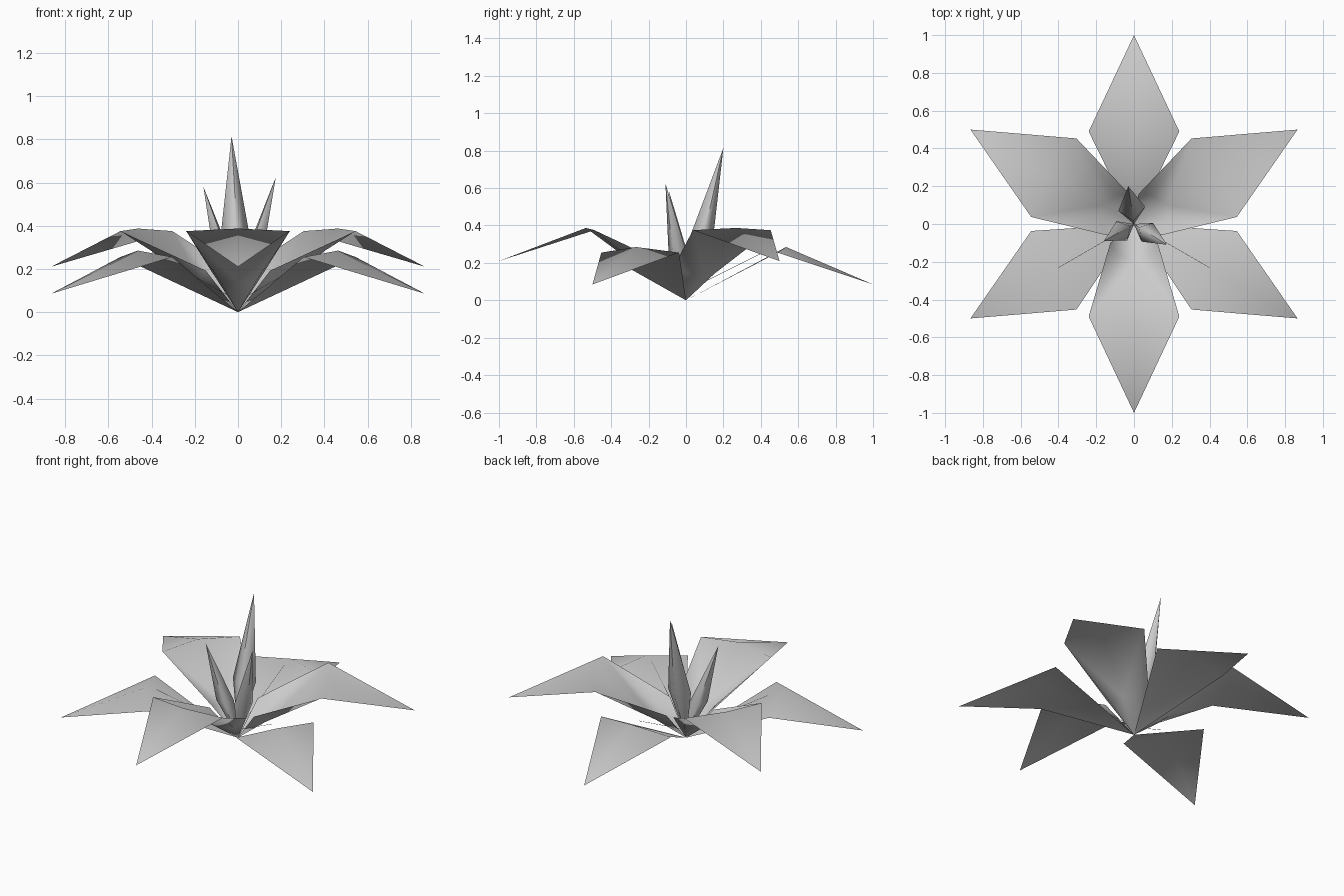
import bpy, bmesh, math
from mathutils import Vector, Matrix

cube = bpy.data.objects.get("Cube")
if cube:
    bpy.data.objects.remove(cube)

grey = bpy.data.materials.new("petal grey")
grey.use_nodes = True
COLOUR = (0.6, 0.6, 0.6, 1)
grey.diffuse_color = COLOUR
grey.node_tree.nodes["Principled BSDF"].inputs["Base Color"].default_value = COLOUR


def finish(name, bm):
    """Store the bmesh as a smooth grey object."""
    for f in bm.faces:
        f.smooth = True
    mesh = bpy.data.meshes.new(name)
    bm.to_mesh(mesh)
    bm.free()
    mesh.materials.append(grey)
    bpy.context.collection.objects.link(bpy.data.objects.new(name, mesh))


def petal(name, degrees, tip_z, side_z, ridge_z, cupped):
    """Single thin sheet with a bent-down tip and, if cupped, a wide curled base."""
    bm = bmesh.new()
    base = bm.verts.new((0, 0, 0))
    ridge = bm.verts.new((0.535, 0, ridge_z))
    tip = bm.verts.new((1, 0, tip_z))
    if cupped:
        throat = bm.verts.new((0.2, 0, 0.14))
    for s in (1, -1):
        side = bm.verts.new((0.49, 0.24 * s, side_z))
        tris = [(ridge, tip, side)]
        if cupped:
            curl = bm.verts.new((0.16, 0.083 * s, 0.142))
            rim = bm.verts.new((0.1, 0.125 * s, 0.192))
            tris += [(base, throat, curl), (throat, ridge, side), (throat, side, curl),
                     (base, curl, rim), (curl, side, rim)]
        else:
            tris += [(base, ridge, side)]
        for tri in tris:
            bm.faces.new(tri[::s])
    bm.transform(Matrix.Rotation(math.radians(degrees), 4, "Z"))
    finish(name, bm)


# Two alternating rings of bent petals
for i in range(3):
    petal(f"upper_petal_{i + 1}", 30 + 120 * i, 0.21, 0.375, 0.387, True)
    petal(f"lower_petal_{i + 1}", 90 + 120 * i, 0.085, 0.255, 0.285, False)


def inner_petal(name, tip, width, depth):
    """Upright four-sided spike, widest below the middle."""
    tip = Vector(tip)
    out = Vector((tip.x, tip.y, 0)).normalized()
    across = Vector((-out.y, out.x, 0))
    mid = tip * 0.4
    bm = bmesh.new()
    ring = [bm.verts.new(mid + offset) for offset in
            (across * width, -out * depth, -across * width, out * depth)]
    # Each face has its own end point, so the shading stays even at the ends
    for i in range(4):
        for end in (Vector(), tip):
            bm.faces.new((ring[i], ring[i - 1], bm.verts.new(end)))
    bmesh.ops.recalc_face_normals(bm, faces=bm.faces)
    finish(name, bm)


inner_petal("tall_inner_petal", (-0.03, 0.2, 0.815), 0.072, 0.065)
inner_petal("left_inner_petal", (0.175, -0.11, 0.625), 0.058, 0.05)
inner_petal("right_inner_petal", (-0.16, -0.09, 0.58), 0.058, 0.05)

# Fine filaments above the lower petals
for i in range(3):
    curve = bpy.data.curves.new(f"filament_{i + 1}", "CURVE")
    curve.dimensions = "3D"
    curve.bevel_depth = 0.001
    curve.bevel_resolution = 0
    line = curve.splines.new("POLY")
    line.points.add(1)
    a = math.radians(90 + 120 * i)
    for point, (r, z) in zip(line.points, ((0.02, 0.06), (0.46, 0.28))):
        point.co = (r * math.cos(a), r * math.sin(a), z, 1)
    curve.materials.append(grey)
    bpy.context.collection.objects.link(bpy.data.objects.new(curve.name, curve))
